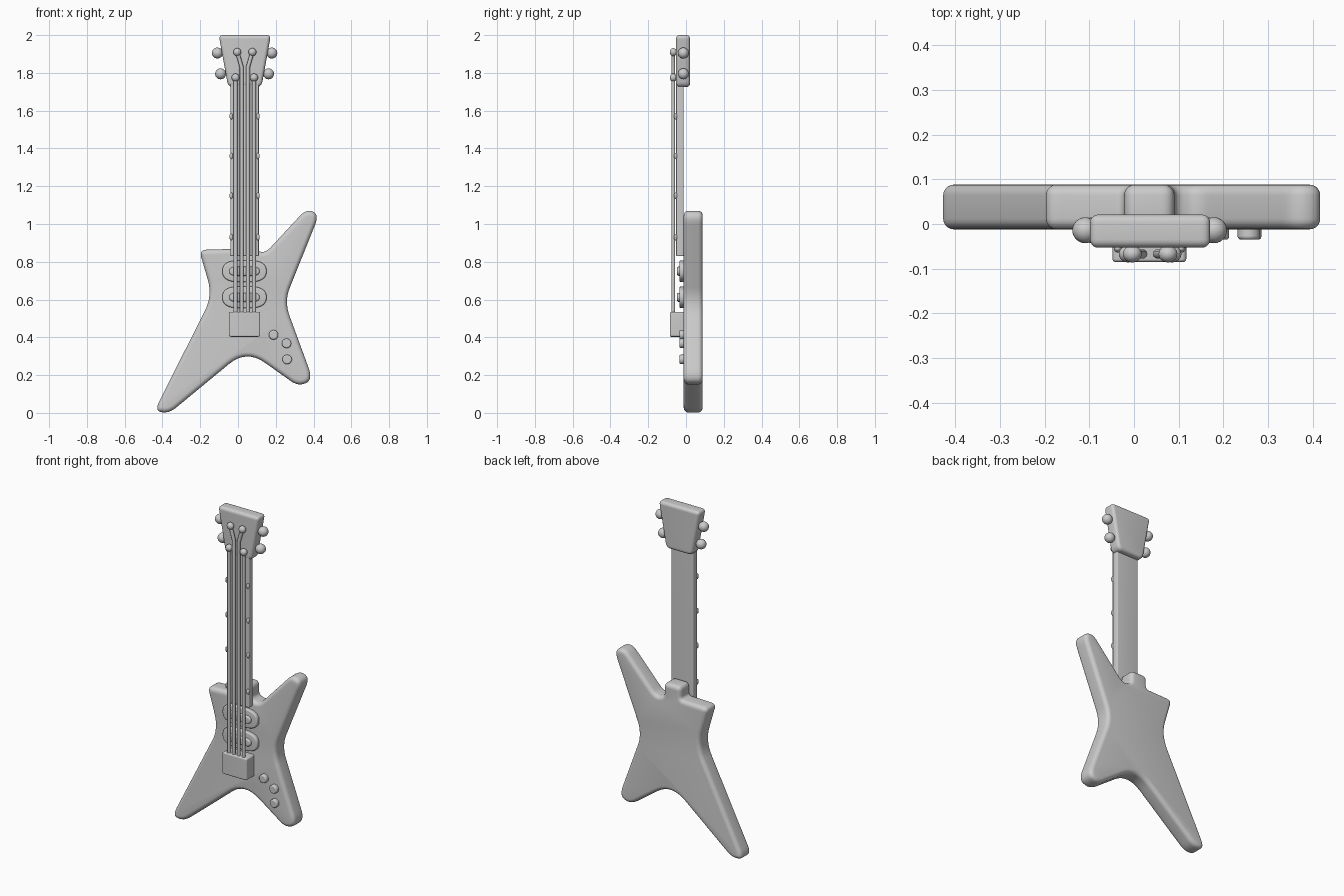
import bpy, math
from mathutils import Vector

if "Cube" in bpy.data.objects:
    bpy.data.objects.remove(bpy.data.objects["Cube"])


def finish(ob, name, angle=40):
    bpy.ops.object.select_all(action='DESELECT')
    ob.select_set(True)
    bpy.context.view_layer.objects.active = ob
    ob.name = name
    if ob.type == 'CURVE':
        bpy.ops.object.convert(target='MESH')
        ob = bpy.context.object
        bpy.ops.object.mode_set(mode='EDIT')
        bpy.ops.mesh.select_all(action='SELECT')
        bpy.ops.mesh.remove_doubles(threshold=0.0002)
        bpy.ops.mesh.normals_make_consistent(inside=False)
        bpy.ops.object.mode_set(mode='OBJECT')
    bpy.ops.object.shade_smooth_by_angle(angle=math.radians(angle))
    return ob


def round_corners(corners, steps=8):
    """Corners are (x, z, trim); each becomes a smooth arc."""
    out, n = [], len(corners)
    for i, (x, z, t) in enumerate(corners):
        c = Vector((x, z))
        a = Vector(corners[i - 1][:2]) - c
        b = Vector(corners[(i + 1) % n][:2]) - c
        p = c + a.normalized() * min(t, a.length * 0.48)
        q = c + b.normalized() * min(t, b.length * 0.48)
        for k in range(steps + 1):
            u = k / steps
            out.append(p * (1 - u) ** 2 + c * 2 * u * (1 - u) + q * u * u)
    return out


def plate(name, corners, y0, y1, bevel):
    """Outline in the xz plane, given thickness and rounded rims."""
    pts = round_corners(corners)
    cu = bpy.data.curves.new(name, 'CURVE')
    cu.dimensions, cu.fill_mode = '2D', 'BOTH'
    sp = cu.splines.new('POLY')
    sp.points.add(len(pts) - 1)
    for sp_p, p in zip(sp.points, pts):
        sp_p.co = (p.x, p.y, 0, 1)
    sp.use_cyclic_u = True
    cu.extrude = (y1 - y0) / 2 - bevel
    cu.bevel_depth, cu.bevel_resolution, cu.offset = bevel, 4, -bevel
    ob = bpy.data.objects.new(name, cu)
    bpy.context.collection.objects.link(ob)
    ob.location.y = (y0 + y1) / 2
    ob.rotation_euler.x = math.pi / 2
    return finish(ob, name)


def rect(x0, x1, z0, z1, r):
    return [(x0, z0, r), (x0, z1, r), (x1, z1, r), (x1, z0, r)]


def ball(name, loc, size):
    bpy.ops.mesh.primitive_uv_sphere_add(segments=24, ring_count=14, radius=1, location=loc)
    bpy.context.object.scale = size
    return finish(bpy.context.object, name)


# body with two long wings and a neck heel
plate("body", [
    (-.206, .863, .04), (-.022, .868, .02), (-.022, .945, .03), (.09, .945, .03),
    (.092, .86, .02), (.145, .846, .045), (.362, 1.08, .05), (.43, 1.05, .06),
    (.245, .59, .08), (.397, .175, .07), (.32, .14, .05), (.045, .335, .12),
    (-.365, -.003, .05), (-.443, .01, .06), (-.135, .62, .09)], -.012, .088, .024)

# neck and headstock
plate("neck", rect(-.04, .11, .83, 1.76, .006), -.052, -.012, .006)
plate("headstock", [(-.052, 1.725, .03), (-.102, 2.0, .025),
                    (.174, 2.0, .025), (.124, 1.725, .03)], -.053, .021, .018)

# fret markers on both neck edges
for z in (.93, 1.15, 1.36, 1.57):
    for x in (-.036, .106):
        ball("fret_marker", (x, -.055, z), (.009, .009, .017))

# tuning knobs on the headstock sides
for dx, z in ((.144, 1.905), (.127, 1.795)):
    for s in (-1, 1):
        ball("tuning_knob", (.035 + s * dx, -.014, z), (.029, .029, .029))

# pickups: oval base with a smaller oval on top
for z in (.75, .612):
    for name, hw, hh, front in (("pickup_base", .117, .058, -.034), ("pickup_core", .08, .024, -.047)):
        bpy.ops.mesh.primitive_cylinder_add
        plate(name, rect(.034 - hw, .034 + hw, z - hh, z + hh, hh * 1.6), front, -.005, .008)

# bridge block
plate("bridge", rect(-.048, .117, .403, .535, .012), -.085, -.005, .007)

# control knobs
for x, z in ((.188, .413), (.257, .368), (.26, .283)):
    bpy.ops.mesh.primitive_cylinder_add(vertices=32, radius=.025, depth=.03,
                                        location=(x, -.02, z), rotation=(math.pi / 2, 0, 0))
    knob = bpy.context.object
    m = knob.modifiers.new("round", 'BEVEL')
    m.width, m.segments = .007, 3
    finish(knob, "control_knob")

# strings and the posts they run to
for s in (-1, 1):
    for dx, path in ((.049, [(.049, 1.775)]), (.0165, [(.0165, 1.83), (.04, 1.91)])):
        cu = bpy.data.curves.new("string", 'CURVE')
        cu.dimensions, cu.bevel_depth, cu.bevel_resolution = '3D', .0105, 3
        pts = [(dx, .5)] + path
        sp = cu.splines.new('POLY')
        sp.points.add(len(pts) - 1)
        for p, (x, z) in zip(sp.points, pts):
            p.co = (.036 + s * x, -.067, z, 1)
        ob = bpy.data.objects.new("string", cu)
        bpy.context.collection.objects.link(ob)
        finish(ob, "string")
        x, z = pts[-1]
        ball("string_post", (.036 + s * x, -.067, z), (.021, .019, .021))
